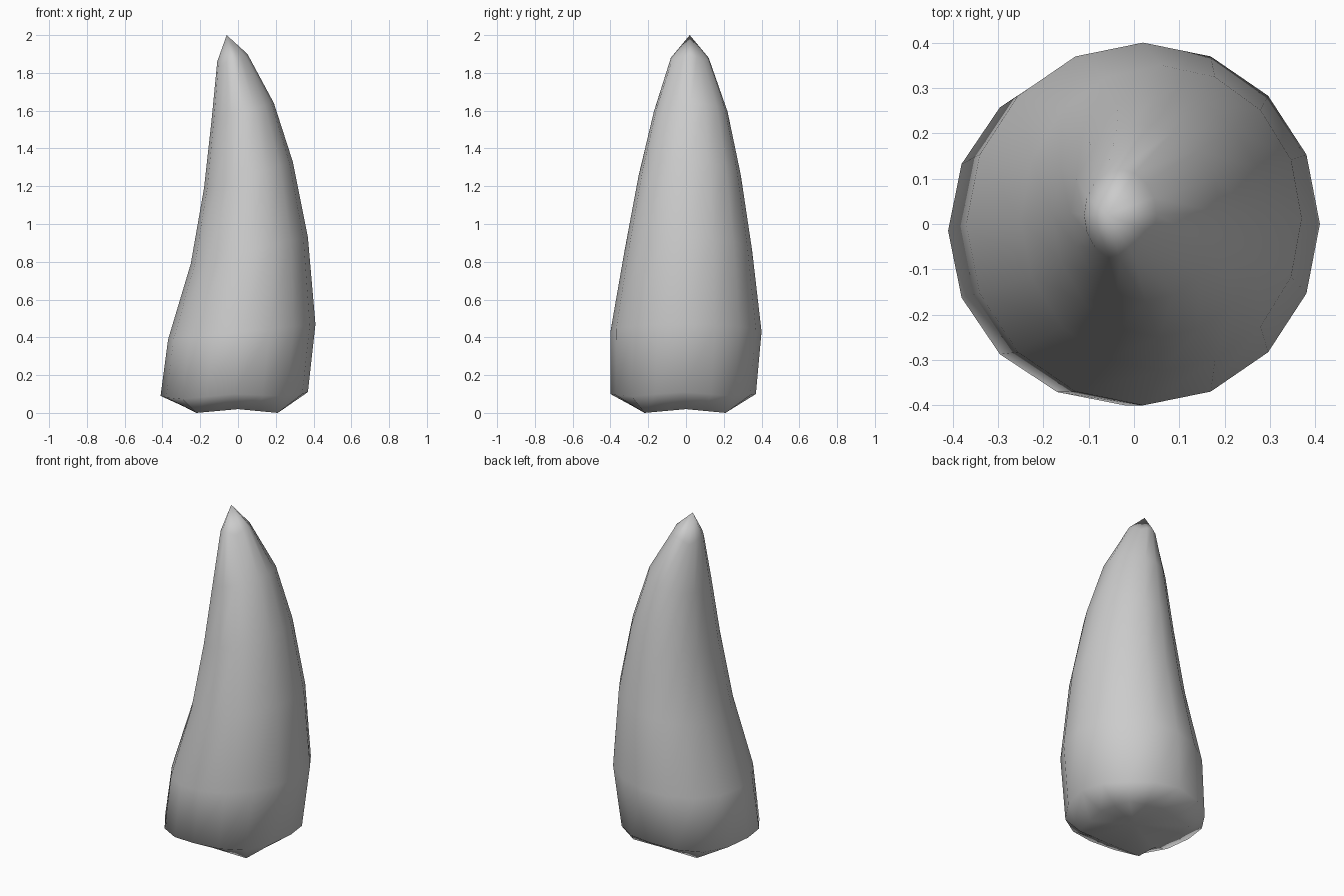
import bpy, bmesh
from math import cos, sin, pi

if "Cube" in bpy.data.objects:
    bpy.data.objects.remove(bpy.data.objects["Cube"])

SIDES = 16

# Tilted cross-sections: x min, z at x min, x max, z at x max, y min, y max, corner drop
sections = [
    (-0.41, 0.09, 0.37, 0.11, -0.40, 0.37, 0.02),
    (-0.37, 0.39, 0.41, 0.47, -0.40, 0.40, 0),
    (-0.25, 0.79, 0.37, 0.93, -0.325, 0.35, 0),
    (-0.18, 1.19, 0.29, 1.33, -0.25, 0.29, 0),
    (-0.14, 1.55, 0.19, 1.64, -0.17, 0.22, 0),
    (-0.11, 1.86, 0.05, 1.90, -0.08, 0.12, 0.03),
]


def mid(a, b):
    return tuple((p + q) / 2 for p, q in zip(a, b))


def foot_ring():
    """Squarish foot: corners on the ground, sides slightly raised."""
    eight = [(0.24, 0, 0.02), (0.21, 0.21, 0), (0, 0.24, 0.02), (-0.22, 0.21, 0),
             (-0.25, 0, 0.02), (-0.22, -0.22, 0), (0, -0.25, 0.02), (0.21, -0.22, 0)]
    ring = []
    for i, p in enumerate(eight):
        ring += [p, mid(p, eight[(i + 1) % 8])]
    return ring


def section_ring(x0, z0, x1, z1, y0, y1, drop):
    ring = []
    for i in range(SIDES):
        a = 2 * pi * i / SIDES
        c, s = cos(a), sin(a)
        ring.append(((x0 + x1) / 2 + c * (x1 - x0) / 2,
                     (y0 + y1) / 2 + s * (y1 - y0) / 2,
                     (z0 + z1) / 2 + c * (z1 - z0) / 2 - drop * sin(2 * a) ** 2))
    return ring


# Curved tooth body
bm = bmesh.new()
rings = [[bm.verts.new(p) for p in r]
         for r in [foot_ring()] + [section_ring(*s) for s in sections]]
for low, high in zip(rings, rings[1:]):
    for i in range(SIDES):
        j = (i + 1) % SIDES
        bm.faces.new((low[i], low[j], high[j], high[i]))

# Pointed tip and slightly hollow underside
tip = bm.verts.new((-0.06, 0.02, 2.0))
under = bm.verts.new((0, 0, 0.025))
for i in range(SIDES):
    j = (i + 1) % SIDES
    bm.faces.new((rings[-1][i], rings[-1][j], tip))
    bm.faces.new((rings[0][j], rings[0][i], under))
bmesh.ops.recalc_face_normals(bm, faces=bm.faces)
for f in bm.faces:
    f.smooth = True

mesh = bpy.data.meshes.new("tooth")
bm.to_mesh(mesh)
bm.free()
bpy.context.collection.objects.link(bpy.data.objects.new("tooth", mesh))
